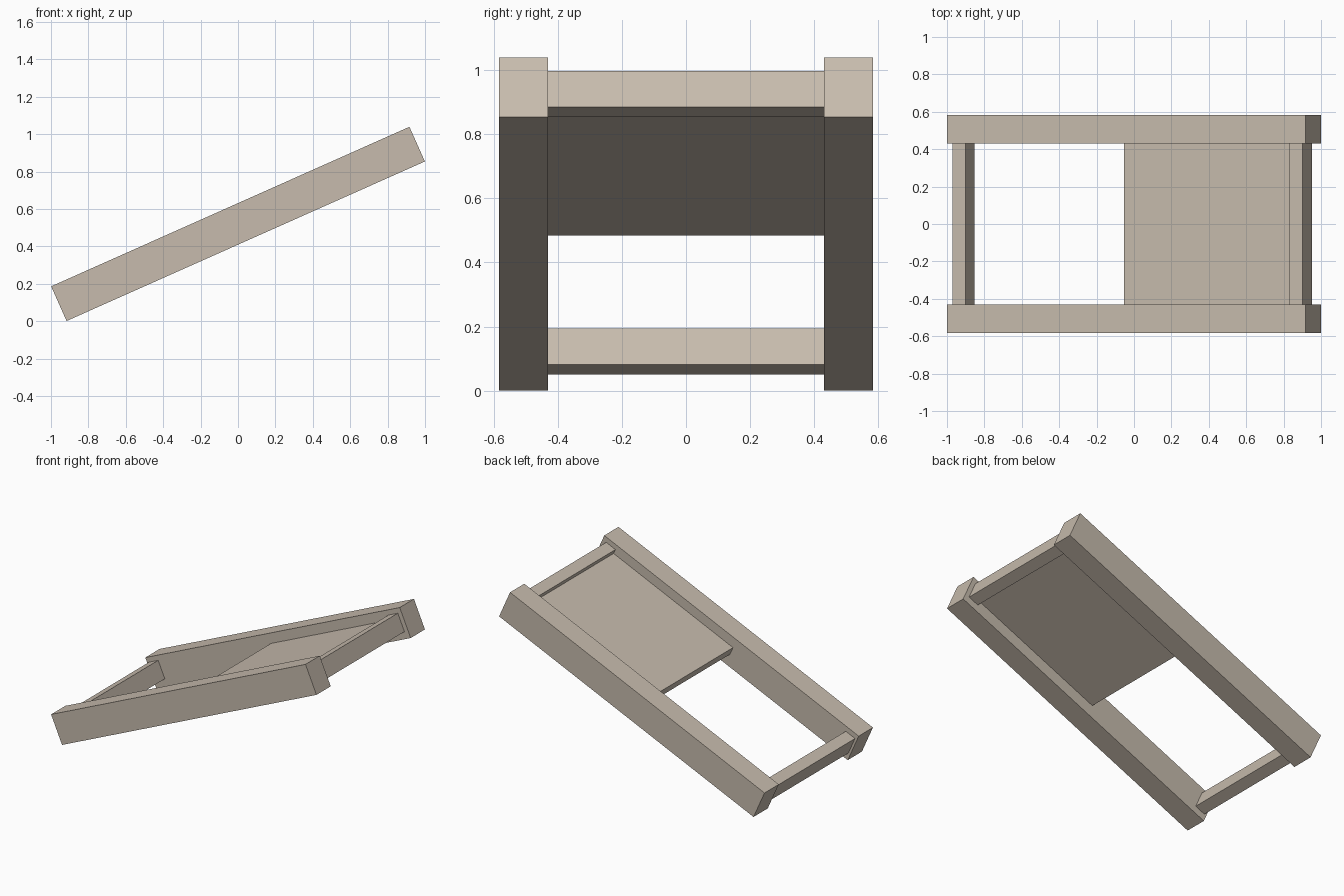
import bpy
import math
from mathutils import Matrix

cube = bpy.data.objects.get("Cube")
if cube:
    bpy.data.objects.remove(cube, do_unlink=True)

# One plain beige for every part
beige = bpy.data.materials.new("warm_beige")
beige.use_nodes = True
colour = (0.57, 0.50, 0.42, 1.0)
beige.diffuse_color = colour
beige.node_tree.nodes["Principled BSDF"].inputs["Base Color"].default_value = colour

# The frame is laid out flat, then tilted up towards +x
TILT = Matrix.Translation((0, 0, 0.52)) @ Matrix.Rotation(math.radians(-24), 4, "Y")
LENGTH, DEPTH = 2.097, 0.203
INNER, OUTER = 0.43, 0.583
BAR_WIDTH, BAR_DEPTH, BAR_LEVEL = 0.076, 0.123, 0.007


def box(name, centre, size):
    bpy.ops.mesh.primitive_cube_add(size=1)
    part = bpy.context.object
    part.name = name
    part.data.transform(Matrix.Translation(centre) @ Matrix.Diagonal((*size, 1)))
    part.data.materials.append(beige)
    part.matrix_world = TILT
    return part


# Long side rails
for name, side in (("front_rail", -1), ("back_rail", 1)):
    box(name, (0, side * (INNER + OUTER) / 2, 0), (LENGTH, OUTER - INNER, DEPTH))

# Cross bars near both ends
LOW, HIGH = -0.995, 0.98
for name, along in (("lower_crossbar", LOW), ("upper_crossbar", HIGH)):
    box(name, (along, 0, BAR_LEVEL), (BAR_WIDTH, 2 * INNER, BAR_DEPTH))

# Panel filling the upper half of the frame
start, end = -0.042, HIGH - BAR_WIDTH / 2
box("panel", ((start + end) / 2, 0, BAR_LEVEL), (end - start, 2 * INNER, 0.057))
